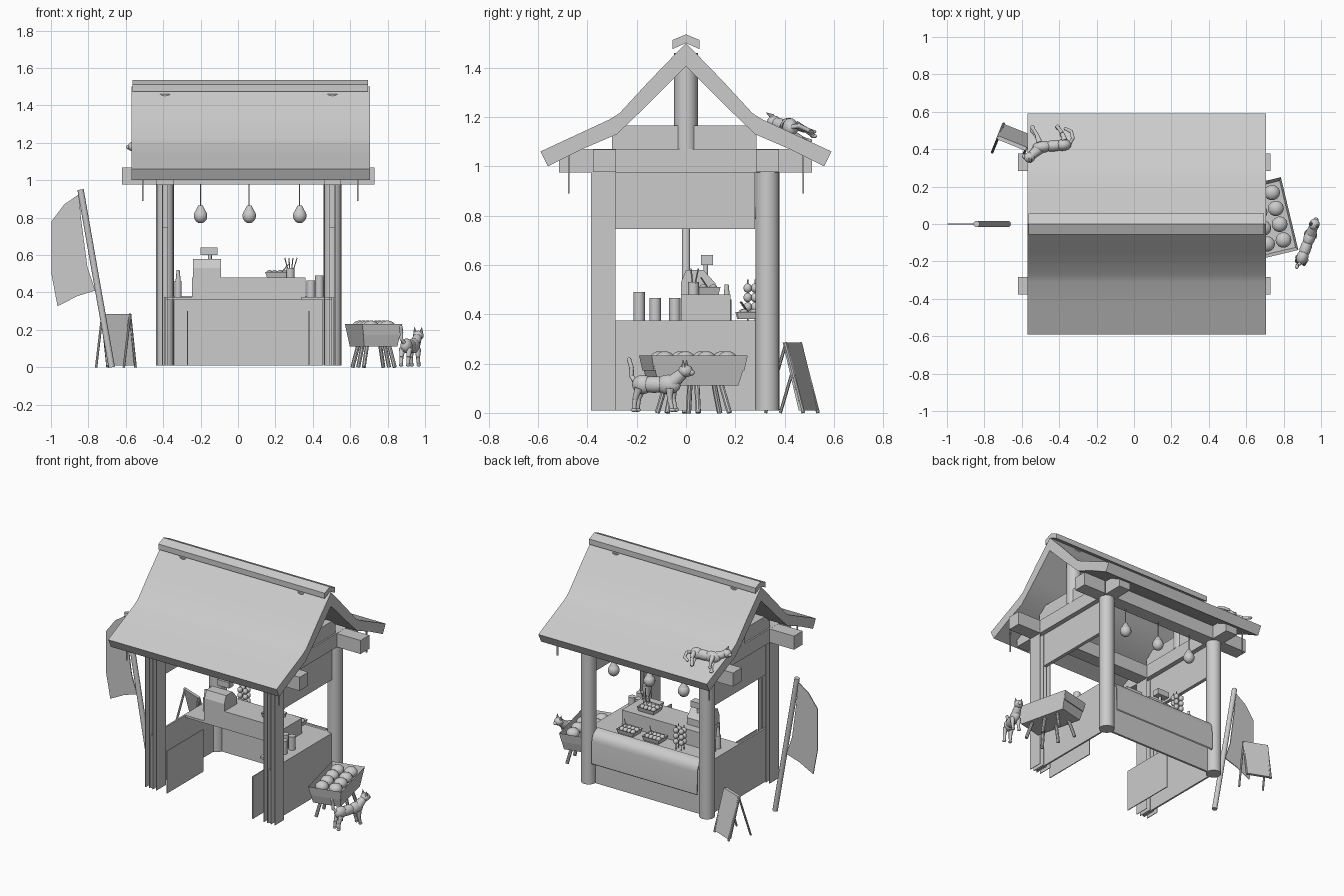
import bpy, bmesh, math
from mathutils import Vector, Matrix

cube = bpy.data.objects.get("Cube")
if cube:
    bpy.data.objects.remove(cube)

grey = bpy.data.materials.new("plain_grey")
grey.use_nodes = True
tone = (0.6, 0.6, 0.6, 1)
grey.diffuse_color = tone
grey.node_tree.nodes["Principled BSDF"].inputs["Base Color"].default_value = tone


def finish(name, bm, smooth=False):
    bmesh.ops.recalc_face_normals(bm, faces=bm.faces)
    mesh = bpy.data.meshes.new(name)
    bm.to_mesh(mesh)
    bm.free()
    obj = bpy.data.objects.new(name, mesh)
    bpy.context.collection.objects.link(obj)
    mesh.materials.append(grey)
    if smooth:
        bpy.ops.object.select_all(action='DESELECT')
        obj.select_set(True)
        bpy.context.view_layer.objects.active = obj
        bpy.ops.object.shade_smooth_by_angle(angle=math.radians(40))
    return obj


def box(name, x, y, z):
    """Box from (min, max) ranges."""
    bm = bmesh.new()
    bmesh.ops.create_cube(bm, size=1)
    for v in bm.verts:
        v.co = [r[0] if c < 0 else r[1] for r, c in zip((x, y, z), v.co)]
    return finish(name, bm)


def prism(name, outline, start, end, axis="x", smooth=False):
    """Extrude a (y, z) outline along x, or an (x, z) outline along y."""
    bm = bmesh.new()
    place = (lambda p, d: (d, p[0], p[1])) if axis == "x" else (lambda p, d: (p[0], d, p[1]))
    a = [bm.verts.new(place(p, start)) for p in outline]
    b = [bm.verts.new(place(p, end)) for p in outline]
    bm.faces.new(a)
    bm.faces.new(b[::-1])
    n = len(a)
    for i in range(n):
        bm.faces.new((a[i], a[(i + 1) % n], b[(i + 1) % n], b[i]))
    return finish(name, bm, smooth)


def rod(name, p, q, r1, r2=None, sides=16):
    """Round bar between two points."""
    p, q = Vector(p), Vector(q)
    bm = bmesh.new()
    turn = (q - p).to_track_quat('Z', 'Y').to_matrix().to_4x4()
    bmesh.ops.create_cone(bm, cap_ends=True, segments=sides, radius1=r1,
                          radius2=r1 if r2 is None else r2, depth=(q - p).length,
                          matrix=Matrix.Translation((p + q) / 2) @ turn)
    return finish(name, bm, True)


def ball(name, centre, size, yaw=0.0):
    bm = bmesh.new()
    bmesh.ops.create_uvsphere(bm, u_segments=14, v_segments=9, radius=1)
    bm.transform(Matrix.Translation(centre) @ Matrix.Rotation(yaw, 4, 'Z') @ Matrix.Diagonal((*size, 1)))
    return finish(name, bm, True)


def tray(name, width, length, height, taper, centre, yaw):
    """Open tapered crate with thin walls."""
    bm = bmesh.new()
    bmesh.ops.create_cube(bm, size=1)
    for v in bm.verts:
        s = taper if v.co.z < 0 else 1
        v.co = (v.co.x * width * s, v.co.y * length * s, v.co.z * height)
    top = [f for f in bm.faces if f.calc_center_median().z > height * .4]
    bmesh.ops.inset_region(bm, faces=top, thickness=width * .07)
    bmesh.ops.translate(bm, verts=top[0].verts, vec=(0, 0, -height * .5))
    bm.transform(Matrix.Translation(centre) @ Matrix.Rotation(yaw, 4, 'Z'))
    return finish(name, bm)


LEFT, RIGHT, DEPTH = -.39, .505, .33

# Posts: round at the back, rows of thin upright boards at the front
for side, x in (("right", LEFT), ("left", RIGHT)):
    rod(f"back_post_{side}", (x, DEPTH, .01), (x, DEPTH, 1), .049, sides=20)
    for i in range(4):
        fx = x - .042 + i * .028
        box(f"front_post_board_{side}_{i}", (fx - .002, fx + .002), (-.385, -.285), (.01, 1))
    # Low wall, hanging valance and gable framing on each side
    box(f"low_wall_{side}", (x - .006, x + .006), (-.375, .37), (.01, .375))
    box(f"valance_{side}", (x - .012, x + .012), (-.285, .28), (.745, .98))
    box(f"side_beam_{side}", (x - .045, x + .045), (-.515, .51), (.975, 1.07))
    box(f"upper_beam_{side}", (x - .035, x + .035), (-.3, .285), (1.07, 1.165))
    rod(f"king_post_{side}", (x, 0, 1.07), (x, 0, 1.46), .048)
for name, x in (("right", -.27), ("left", .38)):
    box(f"inner_door_{name}", (x - .003, x + .003), (-.385, .01), (.01, .3))
for name, y in (("front", -DEPTH), ("back", DEPTH)):
    box(f"long_beam_{name}", (-.62, .73), (y - .047, y + .047), (.976, 1.069))
    for x in (-.51, .64):
        box(f"beam_hook_{name}", (x - .004, x + .004), (y * 1.44 - .003, y * 1.44 + .003), (.89, 1.05))

# Roof with bent slopes and a ridge cap
upper = [(0, 1.5), (.15, 1.345), (.27, 1.215), (.31, 1.19), (.45, 1.125), (.59, 1.06)]
lower = [(.56, 1.0), (.42, 1.07), (.28, 1.13), (.15, 1.255), (0, 1.405)]
half = upper + lower
for name, s in (("front", -1), ("back", 1)):
    prism(f"roof_{name}", [(y * s, z) for y, z in half], -.57, .705, smooth=True)
prism("ridge_cap", [(-.055, 1.475), (0, 1.5), (.055, 1.475), (.055, 1.512), (0, 1.535), (-.055, 1.512)], -.565, .695)

# Counter with a cloth draped over its outer edge
box("counter_panel", (-.345, .455), (.315, .33), (.01, .36))
box("counter_top", (-.385, .5), (-.02, .31), (.36, .375))
box("side_shelf", (.34, .5), (-.25, -.02), (.36, .375))
arc = [(.3 + .07 * math.sin(a * math.pi / 12), .31 + .07 * math.cos(a * math.pi / 12)) for a in range(7)]
cloth = arc + [(.372, .16)]
prism("counter_cloth", cloth + [(y - .006, z - .006) for y, z in cloth[::-1]], -.345, .455, smooth=True)
box("raised_shelf", (-.245, .36), (-.02, .18), (.375, .48))

# Till
prism("till_body", [(-.02, .48), (.12, .48), (.12, .525), (.07, .58), (0, .58), (-.02, .53)], -.24, -.09)
rod("till_stand", (-.15, .08, .55), (-.15, .08, .61), .01)
box("till_display", (-.2, -.11), (.06, .11), (.6, .64))

# Food trays, skewers, bottles and cups
for n, (x, y, z) in enumerate([(.25, .255, .395), (.06, .25, .395), (.21, .09, .495)]):
    tray(f"food_tray_{n}", .13, .1, .03, .85, (x, y, z), 0)
    for i in range(4):
        for j in range(2):
            ball(f"dumpling_{n}", (x - .042 + i * .028, y - .02 + j * .04, z + .01), (.016, .018, .016))
    rod(f"tongs_{n}", (x + .02, y, z + .01), (x + .06, y - .03, z + .055), .003, sides=6)
for i in range(4):
    x, y = -.16 + (i % 2) * .04, .25 + (i // 2) * .03
    rod("skewer", (x, y, .375), (x, y, .54), .003, sides=6)
    for k in range(3):
        ball("skewer_ball", (x, y, .43 + k * .038), (.017, .017, .019))
rod("chopstick_pot", (.28, .03, .48), (.28, .03, .53), .022)
for i in range(4):
    rod("chopstick", (.275 + i * .004, .03, .49), (.25 + i * .022, .02 + i % 2 * .03, .585), .003, sides=6)
for i, (x, y) in enumerate([(-.32, .165), (-.32, .11)]):
    rod(f"bottle_{i}", (x, y, .375), (x, y, .46), .019)
    rod(f"bottle_neck_{i}", (x, y, .46), (x, y, .52), .014, .008)
for i, (x, y, h) in enumerate([(.435, -.19, .115), (.435, -.125, .09), (.39, -.045, .09), (.44, -.045, .09)]):
    rod(f"cup_{i}", (x, y, .375), (x, y, .375 + h), .023)

# Hanging lamps
for i, x in enumerate((-.2, .06, .33)):
    rod(f"lamp_cord_{i}", (x, .31, .85), (x, .31, .98), .003, sides=6)
    rod(f"lamp_cap_{i}", (x, .31, .825), (x, .31, .865), .032, .012)
    ball(f"lamp_{i}", (x, .31, .81), (.037, .037, .04))

# Leaning flag
rod("flag_pole", (-.675, 0, 0), (-.842, 0, .95), .017)
flag = [(-.85, .925), (-.93, .87), (-.997, .78), (-.997, .497), (-.965, .326), (-.86, .38),
        (-.763, .41), (-.805, .535), (-.84, .8)]
prism("flag_cloth", flag, -.003, .003, "y")

# Folding sign board
board = [prism("sign_board", [(-.03, .285), (-.01, .285), (.06, .01), (.04, .01)], -.08, .08)]
for x in (-.08, .08):
    board.append(rod("sign_leg", (x, -.02, .27), (x, -.105, 0), .007, sides=8))
    board.append(rod("sign_foot", (x, -.02, .285), (x, .06, 0), .008, sides=8))
for part in board:
    part.matrix_world = Matrix.Translation((-.645, .45, 0)) @ Matrix.Rotation(math.radians(-22), 4, 'Z')

# Fruit crate on splayed legs
yaw = math.radians(13.5)
spot = Matrix.Translation((.725, .03, 0)) @ Matrix.Rotation(yaw, 4, 'Z')
tray("fruit_crate", .22, .4, .12, .83, (.725, .03, .172), yaw)
for sx in (-1, 1):
    for sy in (-1, 0, 1):
        rod("crate_leg", spot @ Vector((sx * .06, sy * .1, .12)), spot @ Vector((sx * .085, sy * .13, 0)), .011, sides=8)
    for j in range(4):
        ball("fruit", spot @ Vector((sx * .045, -.13 + j * .087, .215)), (.043, .042, .035), yaw)


def leg(name, a, b, c):
    rod(name, a, b, .017, .011, 10)
    rod(name + "_lower", b, c, .011, .009, 10)
    ball(name + "_paw", c, (.012, .014, .008))


def cat(name, place, paws, tail):
    """Cat facing +y in its own space, set down by a matrix."""
    at = lambda *p: place @ Vector(p)
    yaw = place.to_euler().z
    for part, p, size in (("chest", (0, .04, .115), (.032, .055, .04)), ("belly", (0, -.02, .115), (.031, .07, .034)),
                          ("hips", (0, -.07, .115), (.032, .045, .039)), ("head", (0, .115, .17), (.029, .03, .026)),
                          ("muzzle", (0, .14, .163), (.014, .014, .012))):
        ball(f"{name}_{part}", at(*p), size, yaw)
    rod(f"{name}_neck", at(0, .06, .125), at(0, .108, .165), .03, .022)
    for s in (-1, 1):
        rod(f"{name}_ear", at(s * .017, .112, .185), at(s * .021, .112, .215), .011, .001, 8)
        for y, foot in zip((.055, -.08), paws):
            leg(f"{name}_leg", at(s * .02, y, .1), at(s * .02, y + foot[0] / 2 - .006, .055),
                at(s * .02 + foot[1], y + foot[0], .012))
    for a, b in zip(tail, tail[1:]):
        rod(f"{name}_tail", at(*a), at(*b), .01, .009, 10)
        ball(f"{name}_tail_joint", at(*b), (.0095, .0095, .0095))


# Standing cat beside the crate, and a cat stretched out on the roof
ground = Matrix.Translation((.925, -.11, 0)) @ Matrix.Rotation(math.radians(-20), 4, 'Z')
cat("standing_cat", ground, ((.01, 0), (-.02, 0)),
    [(0, -.105, .13), (-.01, -.122, .15), (-.01, -.122, .185), (-.01, -.132, .215)])
slope = (Matrix.Translation((-.45, .43, 1.15)) @ Matrix.Rotation(math.radians(95), 4, 'Z')
         @ Matrix.Rotation(math.radians(-65), 4, 'Y') @ Matrix.Translation((0, 0, -.1)))
cat("roof_cat", slope, ((.03, .01), (.03, -.01)),
    [(0, -.1, .12), (.02, -.125, .09), (.02, -.12, .05), (.02, -.09, .03)])
